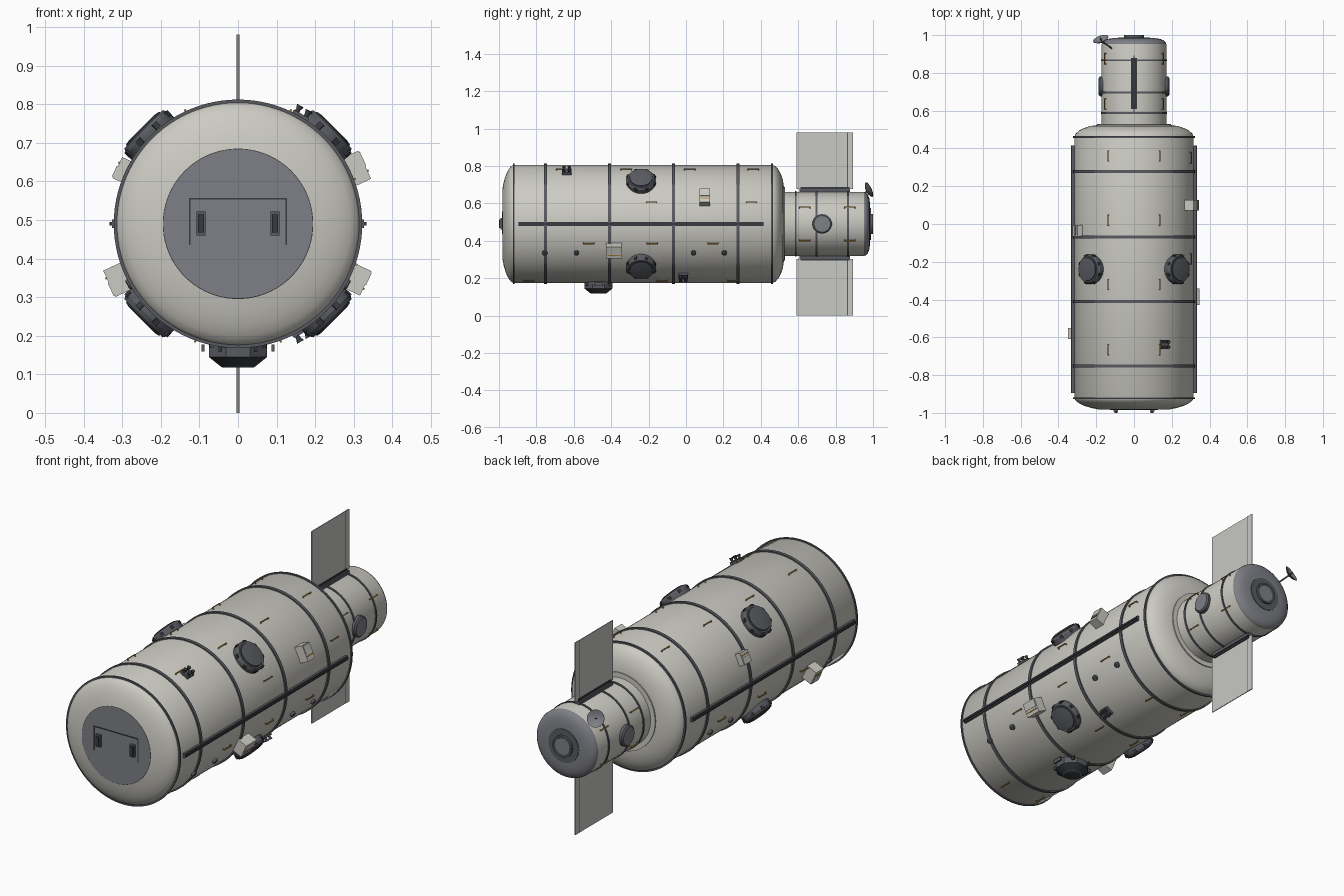
import bpy, bmesh, math
from mathutils import Matrix, Vector

if "Cube" in bpy.data.objects:
    bpy.data.objects.remove(bpy.data.objects["Cube"])

CZ = 0.49          # height of the hull axis
R, R2 = 0.316, 0.171   # main hull and rear module radii


def mat(name, c):
    m = bpy.data.materials.new(name)
    m.diffuse_color = (*c, 1)
    m.use_nodes = True
    m.node_tree.nodes["Principled BSDF"].inputs["Base Color"].default_value = m.diffuse_color
    return m


HULL = mat("hull_off_white", (0.60, 0.59, 0.54))
PANEL = mat("panel_light_grey", (0.58, 0.58, 0.55))
GREY = mat("end_cap_grey", (0.21, 0.215, 0.24))
TRIM = mat("trim_slate", (0.10, 0.105, 0.12))
DARK = mat("dark_charcoal", (0.04, 0.044, 0.052))
GOLD = mat("handrail_gold", (0.45, 0.25, 0.04))

AXIS = Matrix(((1, 0, 0, 0), (0, 0, 1, 0), (0, -1, 0, CZ), (0, 0, 0, 1)))  # local z -> +y


def radial(deg, y):
    """Frame on the hull axis: local z points outward, local x runs along +y."""
    a = math.radians(deg)
    c, s = math.cos(a), math.sin(a)
    return Matrix(((0, -s, c, 0), (1, 0, 0, y), (0, c, s, CZ), (0, 0, 0, 1)))


class Part:
    def __init__(self, name, *mats):
        self.name, self.mats, self.bm = name, mats, bmesh.new()

    def box(self, M, center, size, mi=0):
        r = bmesh.ops.create_cube(self.bm, size=1, matrix=M @ Matrix.Translation(center) @ Matrix.Diagonal((*size, 1)))
        for f in {f for v in r["verts"] for f in v.link_faces}:
            f.material_index = mi
        return self

    def lathe(self, M, prof, n=64, closed=False, off=(0, 0), turn=0):
        """prof: (z, radius, material of the following strip)."""
        rings = []
        for z, r, _ in prof:
            rings.append([self.bm.verts.new(M @ Vector((off[0] + r * math.cos(2 * math.pi * (i + turn) / n),
                          off[1] + r * math.sin(2 * math.pi * (i + turn) / n), z))) for i in range(n)])
        pairs = list(zip(rings, rings[1:], prof))
        if closed:
            pairs.append((rings[-1], rings[0], prof[-1]))
        for a, b, p in pairs:
            for i in range(n):
                j = (i + 1) % n
                self.bm.faces.new((a[i], a[j], b[j], b[i])).material_index = p[2]
        if not closed:
            self.bm.faces.new(rings[0][::-1]).material_index = prof[0][2]
            self.bm.faces.new(rings[-1]).material_index = prof[-1][2]
        return self

    def done(self):
        bm = self.bm
        bmesh.ops.recalc_face_normals(bm, faces=bm.faces)
        for f in bm.faces:
            f.smooth = True
        for e in bm.edges:
            e.smooth = e.calc_face_angle(0) < math.radians(30)
        me = bpy.data.meshes.new(self.name)
        bm.to_mesh(me)
        bm.free()
        for m in self.mats:
            me.materials.append(m)
        bpy.context.collection.objects.link(bpy.data.objects.new(self.name, me))


# Main hull: grey front disc, domed front, cylinder, rounded rear shoulder
Part("main_hull", HULL, GREY).lathe(AXIS, [
    (-0.981, 0.194, 1), (-0.98, 0.195, 0), (-0.974, 0.226, 0), (-0.963, 0.262, 0), (-0.95, 0.29, 0),
    (-0.936, 0.308, 0), (-0.922, R, 0), (0.46, R, 0), (0.478, 0.309, 0), (0.495, 0.29, 0),
    (0.508, 0.265, 0), (0.518, 0.235, 0), (0.523, 0.2, 0), (0.525, 0.15, 0)], 96).done()

# Rear module with grey domed end
Part("rear_module", HULL, GREY).lathe(AXIS, [
    (0.50, 0.196, 0), (0.529, 0.196, 0), (0.529, R2, 0), (0.953, R2, 1), (0.962, 0.168, 1), (0.972, 0.157, 1),
    (0.98, 0.137, 1), (0.984, 0.11, 1), (0.985, 0.08, 1)], 64).done()
Part("docking_port", TRIM, GREY).lathe(AXIS, [
    (0.97, 0.085, 0), (0.988, 0.085, 0), (0.988, 0.054, 0), (1.0, 0.054, 0), (1.0, 0.045, 1), (0.998, 0.043, 1)], 48).done()

# Hoop bands round both cylinders
p = Part("hull_bands", TRIM)
for y, r, w in [(-0.922, R, 0.004), (-0.752, R, 0.008), (-0.41, R, 0.008), (-0.068, R, 0.008), (0.278, R, 0.008),
                (0.46, R, 0.005), (0.587, R2, 0.005), (0.697, R2, 0.005), (0.867, R2, 0.005)]:
    t = 0.006 if r == R else 0.004
    p.lathe(AXIS, [(y - w, r - 0.005, 0), (y - w, r + t, 0), (y + w, r + t, 0), (y + w, r - 0.005, 0)], 96, True)
p.done()

# Side rails on the hull
p = Part("side_rails", TRIM, DARK)
for a in (0, 180):
    M = radial(a, -0.24)
    p.box(M, (0, 0, 0.318), (1.31, 0.022, 0.018))
    p.box(M, (0, 0, 0.328), (1.31, 0.01, 0.01), 1)
p.done()

# Solar fins above and below the rear module, with their mounting rails
p, q = Part("solar_fins", PANEL, TRIM), Part("fin_mounts", TRIM, DARK)
for a in (90, -90):
    M = radial(a, 0)
    p.box(M, (0.727, 0, 0.3385), (0.27, 0.004, 0.303))
    p.box(M, (0.879, 0, 0.3385), (0.028, 0.006, 0.303))
    p.box(M, (0.8635, 0, 0.3385), (0.003, 0.0065, 0.303), 1)
    q.box(M, (0.743, 0, 0.176), (0.27, 0.03, 0.022))
    q.box(M, (0.743, 0, 0.19), (0.26, 0.014, 0.012), 1)
p.done()
q.done()

# Four round hatches on the diagonals, ringed with latches
p = Part("round_hatches", TRIM, DARK, GREY)
for a in (45, 135, 225, 315):
    M = radial(a, -0.24)
    p.lathe(M, [(0.285, 0.078, 0), (0.333, 0.078, 0), (0.346, 0.07, 0), (0.346, 0.062, 1), (0.35, 0.06, 0),
                (0.353, 0.045, 0)], 40)
    for k in range(8):
        p.box(M @ Matrix.Rotation(math.pi * (k + 0.5) / 4, 4, 'Z'), (0.075, 0, 0.33), (0.014, 0.016, 0.016), 1)
p.done()

# Small side hatches on the rear module
p = Part("rear_side_hatches", TRIM, GREY)
for a in (0, 180):
    p.lathe(radial(a, 0.728), [(0.15, 0.052, 0), (0.181, 0.052, 0), (0.188, 0.044, 1), (0.189, 0.02, 1)], 36)
p.done()

# Observation cupola on the underside
M = radial(-90, -0.468)
p = Part("cupola", TRIM, DARK)
p.lathe(M, [(0.29, 0.075, 0), (0.333, 0.075, 0)], 32)
p.lathe(M, [(0.32, 0.082, 0), (0.345, 0.082, 1), (0.37, 0.048, 0), (0.373, 0.042, 1)], 8, turn=0.5)
for s in (-1, 1):
    p.box(M, (0, s * 0.091, 0.322), (0.05, 0.008, 0.018))
    p.box(M, (0, s * 0.047, 0.322), (0.15, 0.008, 0.018), 1)
p.done()

# Equipment boxes on the flanks: angle, y, length, width, outer radius
p = Part("equipment_boxes", HULL, PANEL, GOLD)
for a, y, l, w, o in [(25, 0.10, 0.055, 0.08, 0.362), (-25, -0.385, 0.085, 0.07, 0.365),
                      (155, -0.035, 0.06, 0.06, 0.345), (205, -0.58, 0.06, 0.075, 0.368)]:
    M = radial(a, y)
    p.box(M, (0, 0, (o + 0.29) / 2), (l, w, o - 0.29))
    p.box(M, (0, w * 0.2, o), (l * 0.92, w * 0.5, 0.006), 1)
    p.box(M, (0, -w * 0.22, o + 0.001), (l * 0.8, 0.005, 0.005), 2)
p.done()

# Thruster clusters on the right flank
p = Part("thruster_clusters", TRIM, DARK)
for a, y in [(60, -0.638), (-60, -0.015)]:
    M = radial(a, y)
    p.box(M, (0, 0, 0.32), (0.05, 0.045, 0.018))
    for i in (-1, 1):
        for j in (-1, 1):
            p.lathe(M, [(0.325, 0.006, 1), (0.335, 0.006, 1), (0.346, 0.01, 1)], 12, off=(i * 0.014, j * 0.013))
p.done()

# Small round vents low on the flanks
p = Part("vents", TRIM, DARK)
for a in (-29, 209):
    for y in (-0.755, -0.585, 0.04, 0.205):
        p.lathe(radial(a, y), [(0.305, 0.014, 0), (0.326, 0.014, 0), (0.328, 0.01, 1)], 16)
p.done()

# Gold handrails: bar on two short posts
p = Part("handrails", GOLD)
rails = [(a, y, R) for a in (65, 115) for y in (-0.665, -0.32, 0.02, 0.36)]
rails += [(21, y, R) for y in (-0.185, 0.35)]
rails += [(a, y, R) for a in (-19, 199) for y in (-0.52, -0.18, 0.145)]
rails += [(a, y, R) for a in (-70, 250) for y in (-0.84, -0.13, 0.25)]
rails += [(a, y, R2) for a in (-30, 30, 150, 210) for y in (0.635, 0.875)]
for a, y, r in rails:
    M = radial(a, y)
    p.box(M, (0, 0, r + 0.009), (0.06, 0.005, 0.004))
    for s in (-1, 1):
        p.box(M, (s * 0.028, 0, r + 0.003), (0.004, 0.005, 0.014))
p.done()

# Front face: thin door outline and two grab handles
I = Matrix.Identity(4)
p = Part("front_door_outline", DARK)
p.box(I, (0, -0.981, 0.555), (0.253, 0.006, 0.004))
for s in (-1, 1):
    p.box(I, (s * 0.125, -0.981, 0.495), (0.003, 0.006, 0.12))
p.done()
p = Part("front_handles", TRIM, DARK)
for s in (-1, 1):
    p.box(I, (s * 0.096, -0.985, 0.491), (0.024, 0.014, 0.062))
    p.box(I, (s * 0.096, -0.995, 0.491), (0.016, 0.01, 0.046), 1)
p.done()

# Dish antenna on a short arm
dish, base = Vector((-0.172, 0.968, 0.668)), Vector((-0.11, 0.925, 0.605))
d = dish - base
arm = Matrix.Translation(base) @ d.to_track_quat('Z', 'Y').to_matrix().to_4x4()
aim = Matrix.Translation(dish) @ Vector((-0.3, 0.85, 0.4)).to_track_quat('Z', 'Y').to_matrix().to_4x4()
p = Part("dish_antenna", TRIM, GREY)
p.lathe(arm, [(-0.01, 0.004, 0), (d.length, 0.004, 0)], 12)
p.lathe(aim, [(-0.004, 0.008, 0), (0.002, 0.026, 0), (0.012, 0.042, 0), (0.014, 0.042, 1), (0.006, 0.026, 1),
              (0.001, 0.008, 1)], 32)
p.lathe(aim, [(0, 0.003, 0), (0.022, 0.003, 0)], 8)
p.done()
